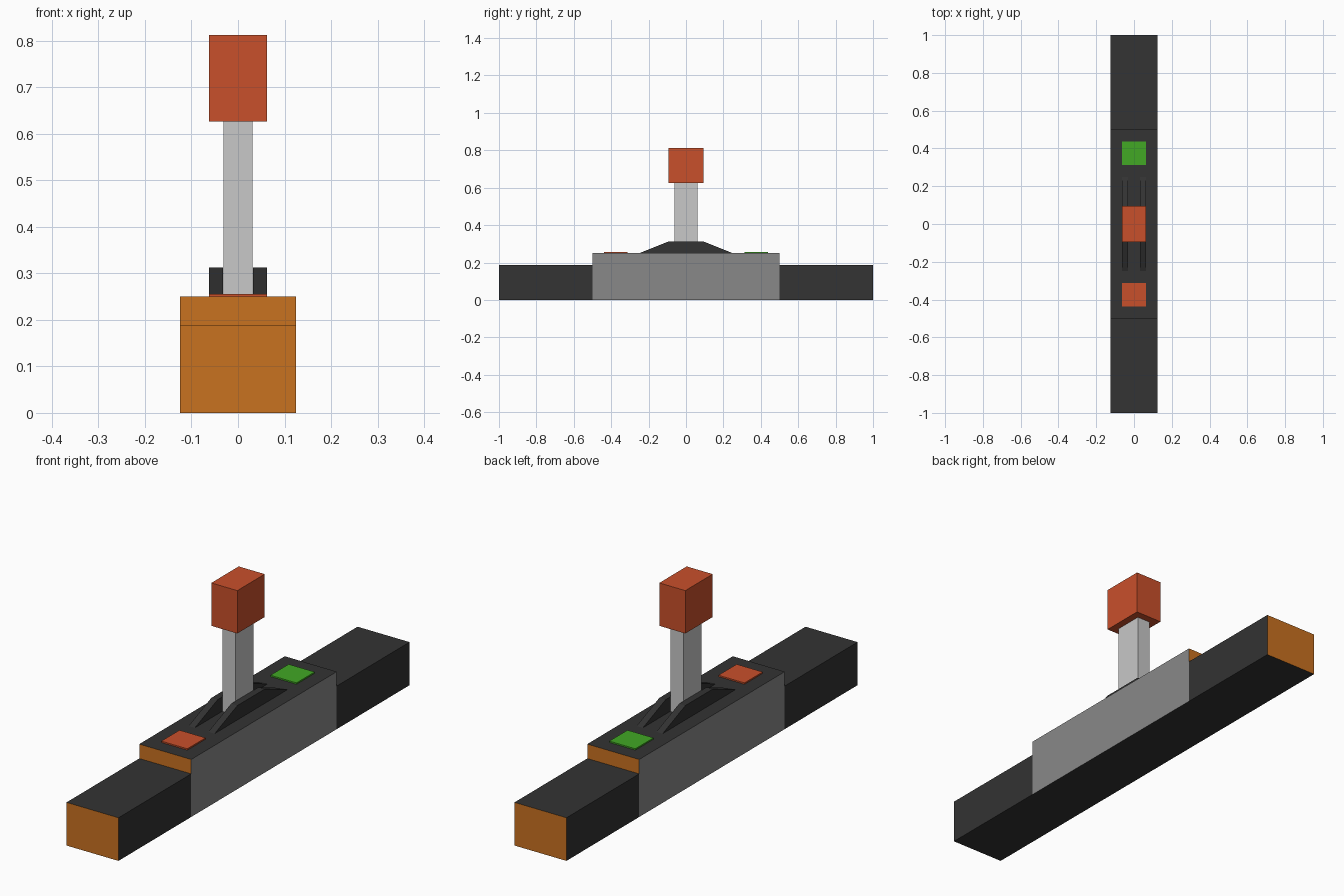
import bpy, bmesh

if "Cube" in bpy.data.objects:
    bpy.data.objects.remove(bpy.data.objects["Cube"])


def material(name, rgb):
    m = bpy.data.materials.new(name)
    m.diffuse_color = (*rgb, 1)
    m.use_nodes = True
    m.node_tree.nodes["Principled BSDF"].inputs["Base Color"].default_value = m.diffuse_color
    return m


DARK = material("charcoal", (0.033, 0.033, 0.033))
GREY = material("mid grey", (0.25, 0.25, 0.25))
LIGHT = material("light grey", (0.578, 0.578, 0.578))
ORANGE = material("orange", (0.584, 0.168, 0.0144))
RED = material("red", (0.584, 0.08, 0.024))
GREEN = material("green", (0.054, 0.392, 0.018))


def extrude_profile(name, profile, x0, x1, mats, rule=None):
    """Extrude a (y, z) outline along x; rule maps a face normal to a material slot."""
    bm = bmesh.new()
    face = bm.faces.new([bm.verts.new((x0, y, z)) for y, z in profile])
    ext = bmesh.ops.extrude_face_region(bm, geom=[face])["geom"]
    bmesh.ops.translate(bm, vec=(x1 - x0, 0, 0),
                        verts=[v for v in ext if isinstance(v, bmesh.types.BMVert)])
    bmesh.ops.recalc_face_normals(bm, faces=bm.faces)
    bm.normal_update()
    if rule:
        for f in bm.faces:
            f.material_index = rule(f.normal)
    me = bpy.data.meshes.new(name)
    bm.to_mesh(me)
    bm.free()
    for m in mats:
        me.materials.append(m)
    ob = bpy.data.objects.new(name, me)
    bpy.context.collection.objects.link(ob)
    return ob


def box(name, hx, y0, y1, z0, z1, mats, rule=None):
    outline = [(y0, z0), (y1, z0), (y1, z1), (y0, z1)]
    return extrude_profile(name, outline, -hx, hx, mats, rule)


# Central housing: dark top and bottom, grey sides, orange ends
box("housing", 0.125, -0.5, 0.5, 0, 0.25, [DARK, GREY, ORANGE],
    lambda n: 1 if abs(n.x) > 0.5 else 2 if abs(n.y) > 0.5 else 0)

# Lower beam ends with orange caps
for label, y0, y1 in (("front", -1, -0.5), ("back", 0.5, 1)):
    box(label + "_beam", 0.125, y0, y1, 0, 0.1875, [DARK, ORANGE],
        lambda n: 1 if abs(n.y) > 0.5 else 0)

# Indicator pads
box("front_pad", 0.0625, -0.4375, -0.3125, 0.25, 0.256, [RED])
box("back_pad", 0.0625, 0.3125, 0.4375, 0.25, 0.256, [GREEN])

# Sloped guide fins on both sides of the lever
fin = [(-0.25, 0.25), (0.25, 0.25), (0.094, 0.3125), (-0.094, 0.3125)]
extrude_profile("left_fin", fin, -0.0625, -0.0325, [DARK])
extrude_profile("right_fin", fin, 0.0325, 0.0625, [DARK])

# Lever stem and knob
box("lever_stem", 0.0315, -0.0625, 0.0625, 0.25, 0.626, [LIGHT])
box("lever_knob", 0.0625, -0.094, 0.094, 0.626, 0.8125, [RED])
